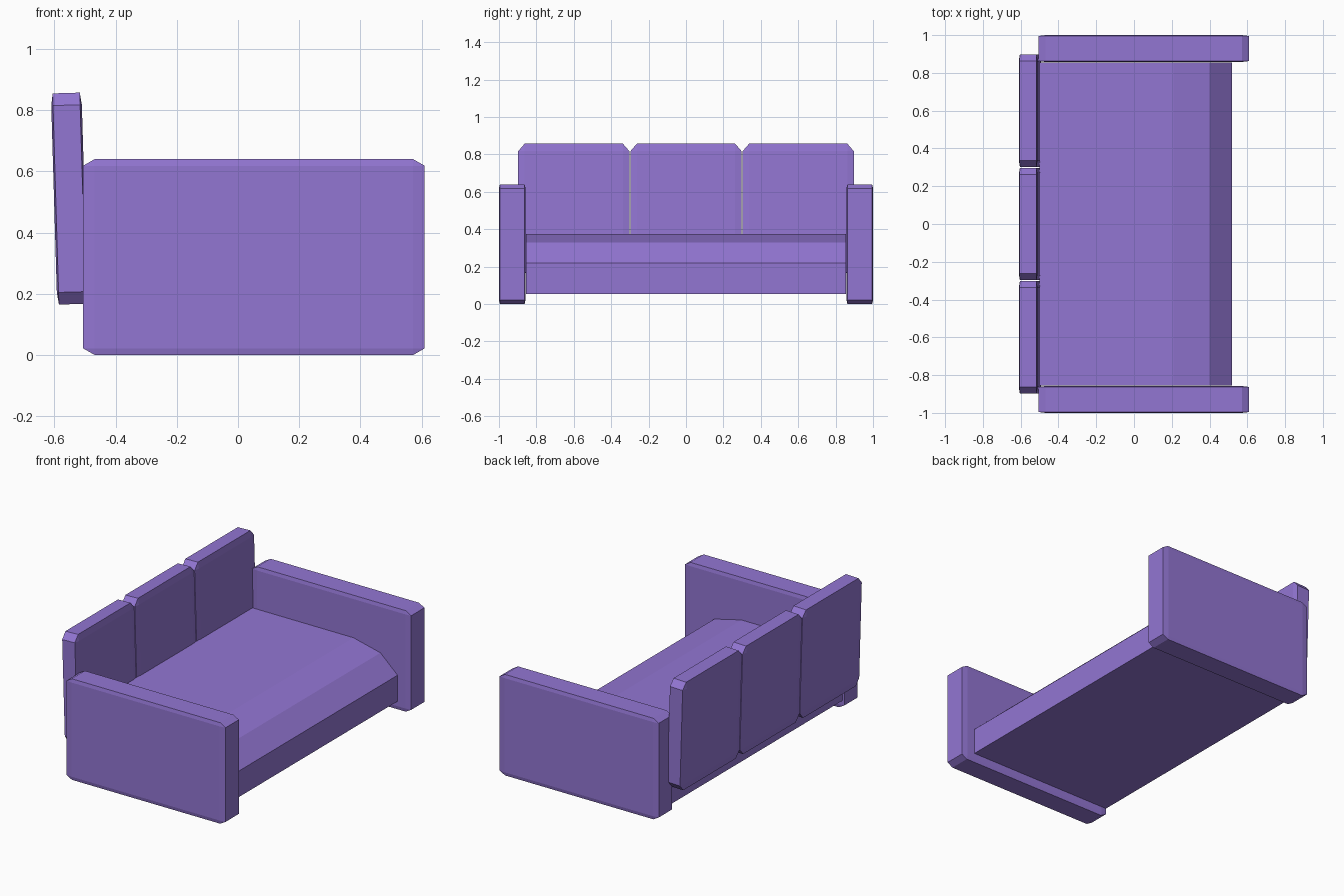
import bpy, bmesh, math
from mathutils import Matrix

if "Cube" in bpy.data.objects:
    bpy.data.objects.remove(bpy.data.objects["Cube"])

purple = bpy.data.materials.new("purple_fabric")
purple.diffuse_color = (0.29, 0.18, 0.65, 1)
purple.use_nodes = True
purple.node_tree.nodes["Principled BSDF"].inputs["Base Color"].default_value = purple.diffuse_color


def finish(name, bm):
    bmesh.ops.recalc_face_normals(bm, faces=bm.faces)
    mesh = bpy.data.meshes.new(name)
    bm.to_mesh(mesh)
    bm.free()
    mesh.materials.append(purple)
    obj = bpy.data.objects.new(name, mesh)
    bpy.context.collection.objects.link(obj)
    return obj


def padded_box(name, centre, half, bevel, tilt=0):
    """Unit cube chamfered first, then stretched so thin sides get thin chamfers."""
    bm = bmesh.new()
    bmesh.ops.create_cube(bm, size=2)
    bmesh.ops.bevel(bm, geom=bm.edges[:], offset=bevel, offset_type='OFFSET',
                    segments=1, affect='EDGES')
    bm.transform(Matrix.Translation(centre) @ Matrix.Rotation(tilt, 4, 'Y')
                 @ Matrix.Diagonal((*half, 1)))
    return finish(name, bm)


# Arms
for side, label in ((-1, "front_arm"), (1, "rear_arm")):
    padded_box(label, (0.052, side * 0.929, 0.32), (0.558, 0.071, 0.32), 0.068)

# Leaning back cushions
for i in (-1, 0, 1):
    padded_box(f"back_cushion_{i + 2}", (-0.551, i * 0.6, 0.511),
               (0.05, 0.297, 0.345), 0.115, math.radians(-1.7))

# Seat: side profile (x, z) with a rounded-off front edge, extruded along y
profile = [(-0.5, 0.055), (0.52, 0.055), (0.52, 0.22), (0.4, 0.33),
           (0.21, 0.375), (-0.5, 0.375)]
bm = bmesh.new()
face = bm.faces.new([bm.verts.new((x, -0.855, z)) for x, z in profile])
ext = bmesh.ops.extrude_face_region(bm, geom=[face])
bmesh.ops.translate(bm, vec=(0, 1.71, 0),
                    verts=[g for g in ext["geom"] if isinstance(g, bmesh.types.BMVert)])
finish("seat", bm)
